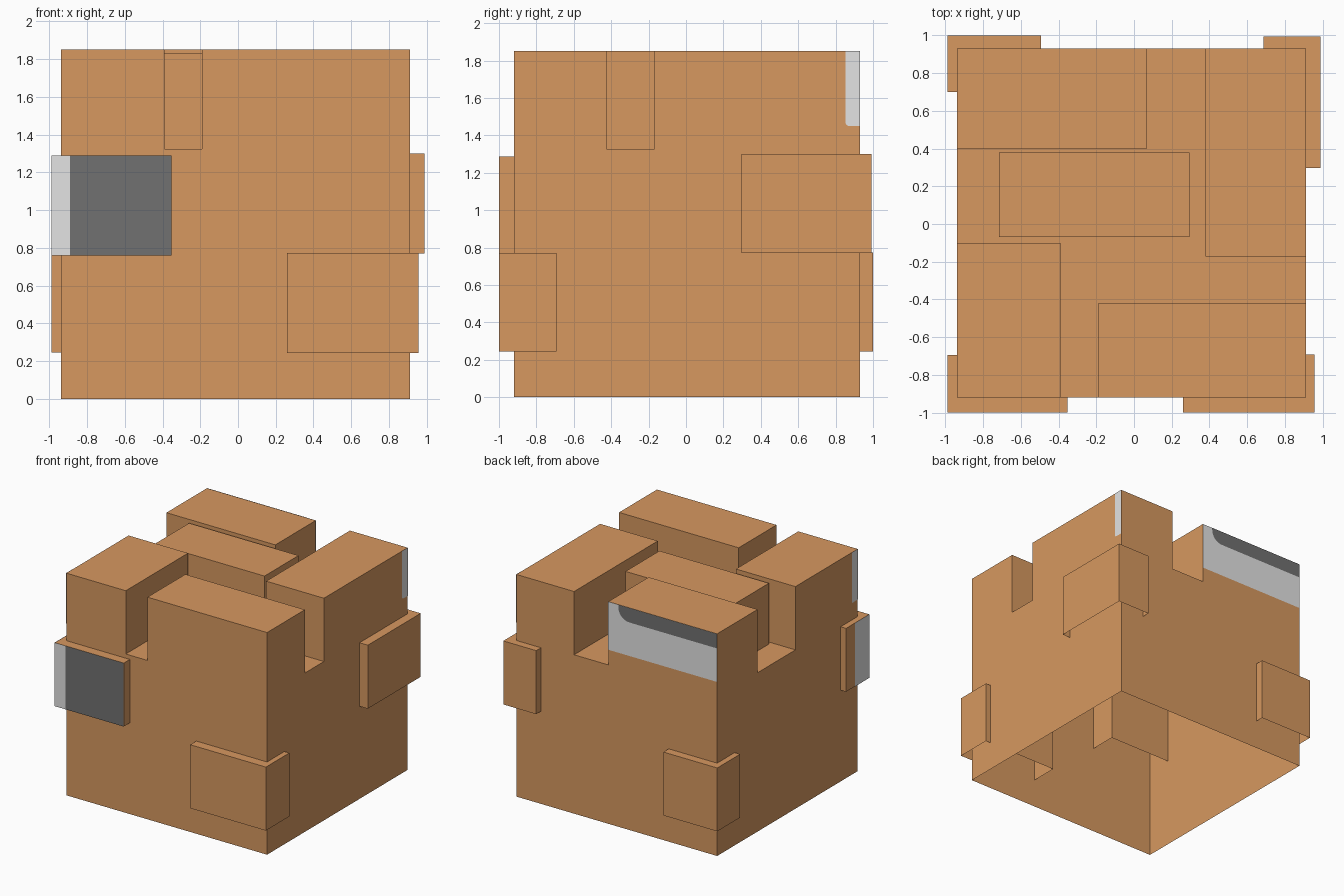
import bpy, bmesh, math

if "Cube" in bpy.data.objects:
    bpy.data.objects.remove(bpy.data.objects["Cube"])


def material(name, color):
    m = bpy.data.materials.new(name)
    m.diffuse_color = (*color, 1)
    m.use_nodes = True
    m.node_tree.nodes["Principled BSDF"].inputs["Base Color"].default_value = m.diffuse_color
    return m


CARDBOARD = material("cardboard brown", (0.68, 0.315, 0.117))
LIGHT = material("light grey", (0.77, 0.77, 0.77))
DARK = material("dark grey", (0.165, 0.165, 0.165))


def finish(name, bm, mat):
    mesh = bpy.data.meshes.new(name)
    bm.to_mesh(mesh)
    bm.free()
    mesh.materials.append(mat)
    obj = bpy.data.objects.new(name, mesh)
    bpy.context.collection.objects.link(obj)
    return obj


def open_box(name, x, y, z):
    """Box from (min, max) ranges, without its bottom face."""
    bm = bmesh.new()
    bmesh.ops.create_cube(bm, size=1)
    bmesh.ops.delete(bm, geom=[f for f in bm.faces if f.normal.z < -0.5],
                     context='FACES')
    for v in bm.verts:
        v.co = [(a + b) / 2 + c * (b - a) for (a, b), c in zip((x, y, z), v.co)]
    return finish(name, bm, CARDBOARD)


def panel(name, mat, axis, plane, u, z, radius=0.0, round_high=False):
    """Paper-thin painted panel on a side wall; one lower corner may be rounded.
    axis is the wall normal: 'x' or 'y'."""
    (u0, u1), (z0, z1) = u, z
    arc = [(u0, z0)]
    if radius:
        arc = [(u0 + radius * (1 - math.cos(a)), z0 + radius * (1 - math.sin(a)))
               for a in (math.pi / 2 * i / 8 for i in range(9))]
    outline = [(u0, z1)] + arc + [(u1, z0), (u1, z1)]
    if round_high:
        outline = [(u0 + u1 - a, b) for a, b in outline]
    bm = bmesh.new()
    face = bm.faces.new([bm.verts.new((plane, a, b) if axis == 'x' else (a, plane, b))
                         for a, b in outline])
    face.normal_update()
    if face.normal['xy'.index(axis)] * plane < 0:
        face.normal_flip()
    return finish(name, bm, mat)


FLOOR, TOP = 1.323, 1.85
X0, X1, Y0, Y1 = -0.938, 0.912, -0.92, 0.93

# Raised top blocks in a pinwheel round a slightly lower centre block
BLOCKS = [(X0, 0.065, 0.398, Y1, TOP), (0.38, X1, -0.172, Y1, TOP),
          (-0.19, X1, Y0, -0.422, TOP), (X0, -0.39, Y0, -0.10, TOP),
          (-0.715, 0.293, -0.07, 0.378, 1.83)]


def build_body():
    """One hollow shell: the block outlines divide the lid, each cell is raised."""
    xs = sorted({v for b in BLOCKS for v in b[:2]})
    ys = sorted({v for b in BLOCKS for v in b[2:4]})

    def height(i, j):
        if not (0 <= i < len(xs) - 1 and 0 <= j < len(ys) - 1):
            return 0.0
        cx, cy = (xs[i] + xs[i + 1]) / 2, (ys[j] + ys[j + 1]) / 2
        return next((b[4] for b in BLOCKS
                     if b[0] < cx < b[1] and b[2] < cy < b[3]), FLOOR)

    bm = bmesh.new()

    def quad(*pts):
        bm.faces.new([bm.verts.new(p) for p in pts])

    for i in range(len(xs) - 1):
        for j in range(len(ys) - 1):
            h = height(i, j)
            c = [(xs[i], ys[j]), (xs[i + 1], ys[j]),
                 (xs[i + 1], ys[j + 1]), (xs[i], ys[j + 1])]
            quad(*[(*p, h) for p in c])
            # walls down to every lower neighbour
            for k, (di, dj) in enumerate([(0, -1), (1, 0), (0, 1), (-1, 0)]):
                low = height(i + di, j + dj)
                p, q = c[k], c[(k + 1) % 4]
                if low < h:
                    quad((*p, low), (*q, low), (*q, h), (*p, h))
    bmesh.ops.remove_doubles(bm, verts=bm.verts, dist=1e-4)
    bmesh.ops.dissolve_limit(bm, angle_limit=0.01, verts=bm.verts, edges=bm.edges)
    return finish("body", bm, CARDBOARD)


build_body()

# Pads wrapping the vertical corners, open underneath
open_box("corner_pad_front_left", (-0.988, -0.352), (-1.0, -0.695), (0.76, 1.288))
open_box("corner_pad_front_right", (0.26, 0.957), (-1.0, -0.692), (0.243, 0.772))
open_box("corner_pad_back_right", (0.685, 0.988), (0.297, 0.993), (0.771, 1.30))
open_box("corner_pad_back_left", (-0.988, -0.492), (0.70, 1.0), (0.245, 0.773))

# Painted panels
T = 0.0015
panel("back_light_panel", LIGHT, 'y', Y1 + T, (X0, 0.065), (1.45, TOP))
panel("back_dark_panel", DARK, 'y', Y1 + 2 * T, (X0, -0.03), (1.73, TOP), 0.1, True)
panel("right_light_strip", LIGHT, 'x', X1 + T, (0.853, Y1), (1.45, TOP), 0.02)
panel("left_light_strip", LIGHT, 'x', X0 - T, (Y0, -0.84), (1.43, TOP))
panel("pad_front_light_strip", LIGHT, 'y', -1.0 - T, (-0.988, -0.89), (0.76, 1.288))
panel("pad_front_dark_panel", DARK, 'y', -1.0 - T, (-0.89, -0.352), (0.76, 1.288))
panel("pad_side_light_strip", LIGHT, 'x', -0.988 - T, (-1.0, -0.81), (0.76, 1.288))
